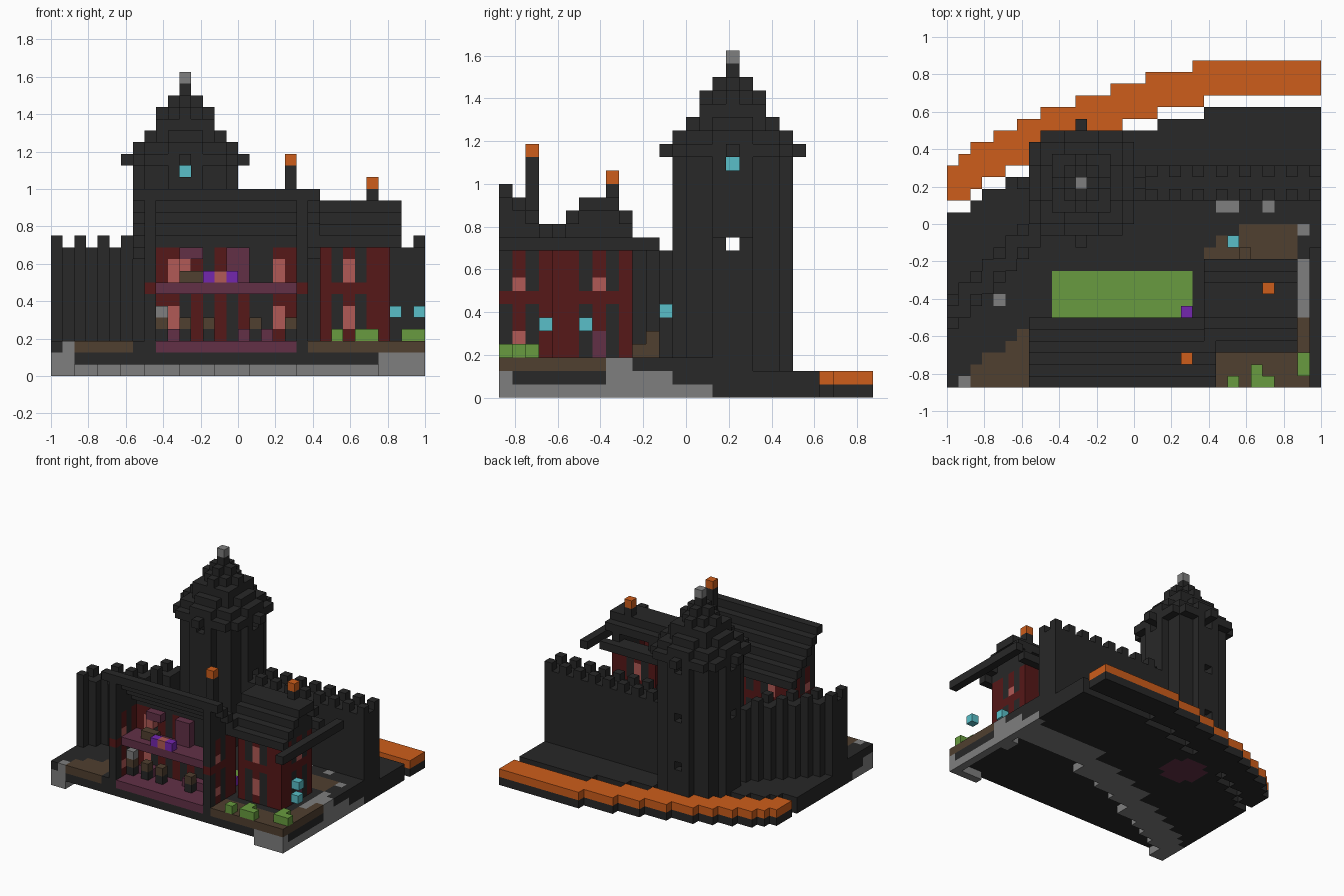
import bpy, bmesh

if "Cube" in bpy.data.objects:
    bpy.data.objects.remove(bpy.data.objects["Cube"])

S = 1 / 16  # block size
COLOURS = {
    "stone": (0.021, 0.021, 0.021), "lava": (0.61, 0.11, 0.011),
    "red": (0.093, 0.009, 0.009), "soil": (0.08, 0.05, 0.029),
    "rock": (0.21, 0.21, 0.21), "grass": (0.138, 0.33, 0.05),
    "crystal": (0.1, 0.52, 0.58), "violet": (0.175, 0.02, 0.43),
    "glass": (0.44, 0.1, 0.092), "plum": (0.122, 0.03, 0.062)}
NAMES = list(COLOURS)
MATS = []
for name, rgb in COLOURS.items():
    m = bpy.data.materials.new(name)
    m.use_nodes = True
    m.diffuse_color = (*rgb, 1)
    bsdf = m.node_tree.nodes["Principled BSDF"]
    bsdf.inputs["Base Color"].default_value = (*rgb, 1)
    bsdf.inputs["Roughness"].default_value = 0.9
    MATS.append(m)


def build(name, cells):
    """Turn a {(i, j, k): colour} dictionary into a block mesh of outer faces."""
    bm = bmesh.new()
    verts = {}

    def vert(p):
        if p not in verts:
            verts[p] = bm.verts.new((p[0] * S - 1, p[1] * S - 0.875, p[2] * S))
        return verts[p]

    for cell, colour in cells.items():
        for axis in range(3):
            for side in (0, 1):
                near = list(cell)
                near[axis] += 2 * side - 1
                if tuple(near) in cells:
                    continue
                a, b = (axis + 1) % 3, (axis + 2) % 3
                loop = []
                for u, v in ((0, 0), (1, 0), (1, 1), (0, 1)):
                    p = list(cell)
                    p[axis] += side
                    p[a] += u
                    p[b] += v
                    loop.append(vert(tuple(p)))
                face = bm.faces.new(loop if side else loop[::-1])
                face.material_index = NAMES.index(colour)
    mesh = bpy.data.meshes.new(name)
    bm.to_mesh(mesh)
    bm.free()
    for m in MATS:
        mesh.materials.append(m)
    bpy.context.collection.objects.link(bpy.data.objects.new(name, mesh))


def box(xs, ys, zs, colour):
    """Inclusive block ranges."""
    return {(i, j, k): colour for i in range(xs[0], xs[1] + 1)
            for j in range(ys[0], ys[1] + 1) for k in range(zs[0], zs[1] + 1)}


def one(i, j, k, colour):
    return {(i, j, k): colour}


# Lava river along a stepped arc
STEPS = (1, 2, 4, 6, 8, 11, 14, 17, 21)


def arc(i):
    return 19 + sum(i >= s for s in STEPS)


river = {}
for i in range(32):
    for k, colour in enumerate(("stone", "lava")):
        river |= box((i, i), (arc(i - 1) - 3, arc(i) - 1), (k, k), colour)
build("lava_river", river)

# Tower: round shell with windows, eave ring and stepped cone roof
TX, TY = 11, 17


def disc(k, r2, colour, inner=-1):
    return {(TX + x, TY + y, k): colour for x in range(-5, 6) for y in range(-5, 6)
            if inner < x * x + y * y <= r2}


tower = disc(0, 9, "stone") | disc(0, 5, "plum")
for k in range(18):
    tower |= disc(k, 18, "stone", 9)
for k in (5, 11, 17):
    for dx, dy in ((0, 4), (4, 0), (-4, 0), (0, -4)):
        if k == 17 or dy == 4 or (k == 11 and dx):
            del tower[(TX + dx, TY + dy, k)]
build("tower", tower)
roof = {}
for n, r2 in enumerate((25, 18, 10, 8, 4, 1, 0)):
    roof |= disc(18 + n, r2, "stone")
roof |= one(TX, TY, 25, "rock")
build("tower_roof", roof)
build("tower_light", one(TX, TY, 17, "crystal"))

# Ground, with a rock arc on the underside
ground = {}


def top_colour(i, j):
    if 9 <= i <= 20 and j <= 4:
        return "plum"
    if 9 <= i <= 20 and 6 <= j <= 9:
        return "grass"
    if (i, j) == (1, 0) or i == 30 and j in (6, 7, 9, 10, 13):
        return "rock"
    if j == 15 and i in (23, 24, 27) or i == 4 and j == 7:
        return "rock"
    if 1 < i < 7 and j < i * 0.7 or i > 21 and j == 0 or i > 29 and j < 8:
        return "soil"
    if 22 <= i <= 29 and (j < 3 or 11 <= j <= min(13, 11 + (i - 21) // 2)):
        return "soil"
    return "stone"


for i in range(32):
    rock_edge = arc(i) - 15 + 3 * i // 31
    for j in range(arc(i - 1) - 4):
        if (i - TX) ** 2 + (j - TY) ** 2 <= 18:
            continue
        if j >= rock_edge - 4:
            ground[i, j, 0] = "rock" if j < rock_edge else "stone"
        ground[i, j, 1] = "stone"
        if j < (16 if i >= 12 else 6 + i):
            ground[i, j, 2] = top_colour(i, j)
ground |= box((0, 1), (0, 1), (0, 1), "rock")
ground |= box((28, 31), (0, 0), (0, 1), "rock") | box((31, 31), (0, 8), (0, 0), "rock")
ground |= box((30, 31), (8, 9), (0, 2), "rock") | box((31, 31), (8, 12), (0, 1), "rock")
build("ground", ground)

# Curtain walls with battlements
north = box((15, 31), (16, 18), (2, 10), "stone")
for i in range(17, 32, 2):
    north |= one(i, 16, 11, "stone") | one(i, 18, 11, "stone")
build("north_wall", north)
west = {}
for i in range(8):
    west |= box((i, i), (5 + i, 7 + i), (2, 10), "stone")
    if i % 2 == 0:
        west |= one(i, 5 + i, 11, "stone") | one(i, 7 + i, 11, "stone")
build("west_wall", west)


# Timbered walls: red posts and beam, dark panels, pale windows in red frames
def timber(along, posts, windows, panes, fixed, axis, top=lambda a: 10):
    cells = {}
    for a in range(along[0], along[1] + 1):
        for k in range(3, top(a) + 1):
            colour = "stone"
            if k <= 10 and (k == 7 or a in posts or a in windows):
                colour = "glass" if a in windows and k in panes else "red"
            cells[(a, fixed, k) if axis == 0 else (fixed, a, k)] = colour
    return cells


TALL, SMALL = (4, 5, 8, 9), (4, 8)

# Cutaway hall, open at the front
hall = timber((8, 21), (9, 12, 14, 16, 20), (10, 19), TALL, 4, 0)
for x in (8, 21):
    hall |= timber((0, 4), (3, 4), (1,), SMALL, x, 1, lambda j: 14 - j)
build("hall_walls", hall)
hall_roof = {}
for j in range(6):
    hall_roof |= box((7, 22), (j, j), (15 - j, 15 - j), "stone")
build("hall_roof", hall_roof)
build("hall_chimney", box((20, 20), (2, 2), (14, 17), "stone") | one(20, 2, 18, "lava"))

# Hall interior
build("hall_balcony", box((9, 20), (1, 3), (7, 7), "plum"))
build("balcony_columns", box((15, 16), (3, 3), (8, 10), "plum")
      | box((11, 12), (3, 3), (10, 10), "plum") | one(11, 3, 9, "glass"))
build("balcony_table", one(13, 1, 8, "violet") | one(14, 1, 8, "glass")
      | one(15, 1, 8, "violet") | box((11, 12), (2, 2), (8, 8), "soil"))
seats = one(9, 2, 3, "stone") | one(9, 2, 4, "soil") | one(9, 2, 5, "rock")
for i in (11, 13, 17, 20):
    seats |= one(i, 2, 3, "stone") | one(i, 2, 4, "soil")
build("hall_seats", seats)
build("hall_stage", box((10, 11), (3, 3), (3, 3), "plum") | box((16, 18), (3, 3), (3, 3), "plum"))
build("yard_flower", one(20, 6, 3, "violet"))

# Small house with gabled roof
RIDGE = dict(zip(range(3, 11), (11, 12, 13, 14, 14, 14, 13, 11)))
house = {}
for y in (4, 9):
    house |= timber((23, 28), (23, 27, 28), (25,), TALL, y, 0, lambda i: 11)
for x in (23, 28):
    house |= timber((4, 9), (4, 5, 9), (7,), SMALL, x, 1, lambda j: RIDGE[j] - 1)
house |= box((28, 28), (7, 7), (3, 4), "plum")
build("house_walls", house)
house_roof = {}
for j, k in RIDGE.items():
    house_roof |= box((22, 29), (j, j), (k, k), "stone")
build("house_roof", house_roof)
build("house_chimney", one(27, 8, 15, "stone") | one(27, 8, 16, "lava"))
build("eave_beam", box((31, 31), (0, 11), (11, 11), "stone"))

# Lamps, crates and bushes
build("hanging_lamp", one(31, 3, 5, "crystal"))
build("wall_lamp", one(29, 6, 5, "crystal"))
build("post_lamp", box((24, 24), (12, 12), (3, 5), "stone") | one(24, 12, 6, "crystal"))
build("crates", box((25, 25), (10, 11), (3, 3), "soil") | one(25, 11, 4, "soil"))
build("bushes", one(24, 0, 3, "grass") | box((26, 27), (0, 0), (3, 3), "grass")
      | one(26, 1, 3, "grass") | box((30, 30), (1, 2), (3, 3), "grass")
      | one(31, 1, 3, "grass"))
